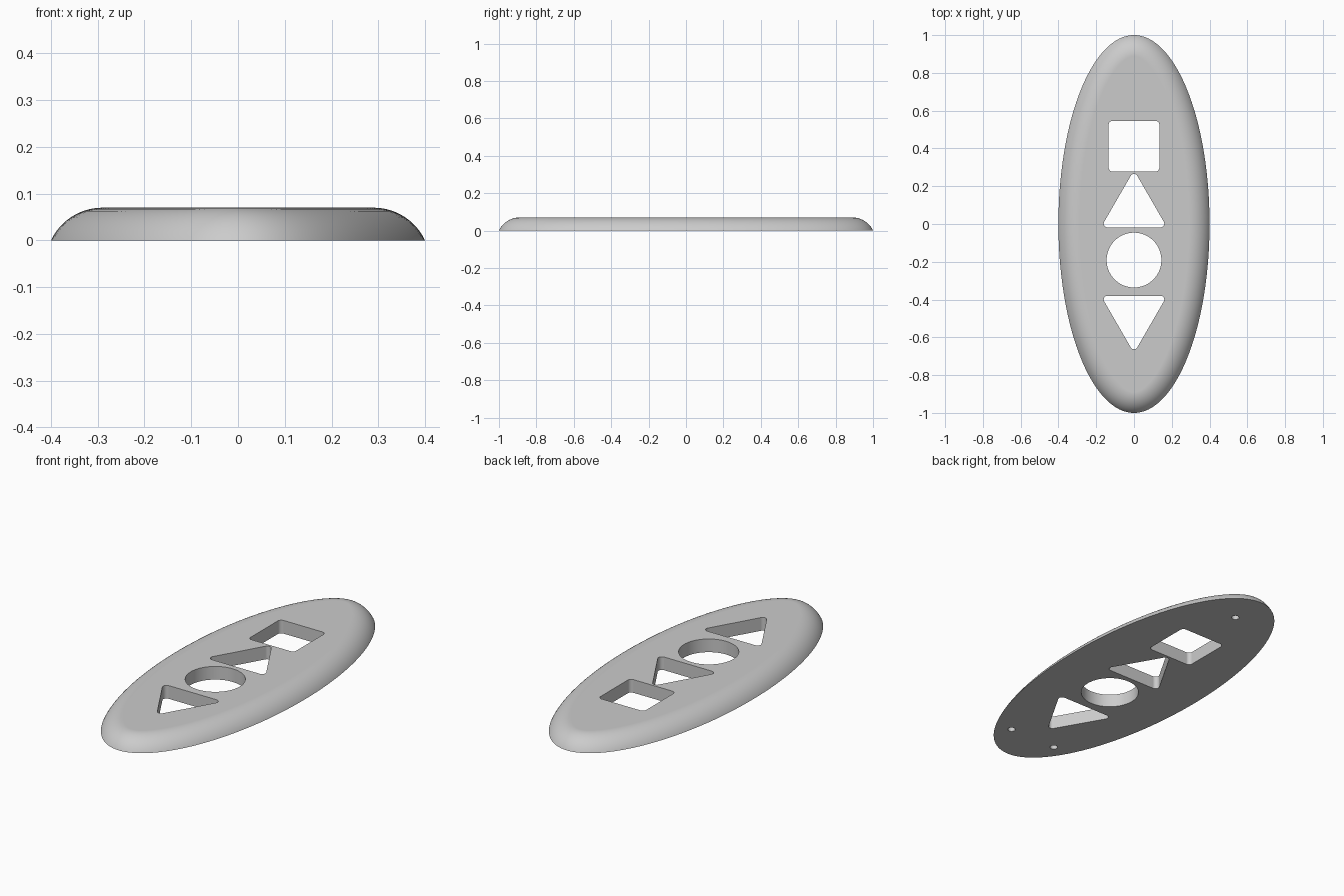
import bpy, bmesh
from math import sin, cos, pi, tau, sqrt, hypot, radians

default = bpy.data.objects.get("Cube")
if default:
    bpy.data.objects.remove(default)

HEIGHT, RIM = 0.07, 0.11          # plate thickness, width of the rounded rim

grey = bpy.data.materials.new("light_grey")
grey.use_nodes = True
grey.diffuse_color = (0.6, 0.6, 0.6, 1)
grey.node_tree.nodes["Principled BSDF"].inputs["Base Color"].default_value = (0.6, 0.6, 0.6, 1)


def loft(name, rings):
    """Solid through a stack of matching point rings, capped at both ends."""
    bm = bmesh.new()
    loops = [[bm.verts.new(p) for p in ring] for ring in rings]
    n = len(loops[0])
    for low, high in zip(loops, loops[1:]):
        for i in range(n):
            j = (i + 1) % n
            bm.faces.new((low[i], low[j], high[j], high[i]))
    bm.faces.new(loops[0][::-1])
    bm.faces.new(loops[-1])
    mesh = bpy.data.meshes.new(name)
    bm.to_mesh(mesh)
    bm.free()
    mesh.materials.append(grey)
    obj = bpy.data.objects.new(name, mesh)
    bpy.context.collection.objects.link(obj)
    return obj


def oval(inset, z, n=160):
    """Ellipse moved inward along its normal."""
    ring = []
    for i in range(n):
        c, s = cos(tau * i / n), sin(tau * i / n)
        length = hypot(c, 0.4 * s)
        ring.append((0.4 * c - inset * c / length, s - inset * 0.4 * s / length, z))
    return ring


def rounded(sides, radius, start, corner, y, steps=8):
    """Regular polygon with round corners; radius reaches the corner centres."""
    points = []
    for k in range(sides):
        a = start + tau * k / sides
        for i in range(steps + 1):
            b = a + tau / sides * (i / steps - 0.5)
            points.append((radius * cos(a) + corner * cos(b),
                           y + radius * sin(a) + corner * sin(b)))
    return points


def circle(x, y, r, n):
    return [(x + r * cos(tau * i / n), y + r * sin(tau * i / n)) for i in range(n)]


# Oval plate with an arc-shaped rim that meets the flat top smoothly
arc = (RIM ** 2 + HEIGHT ** 2) / (2 * HEIGHT)
rings = []
for i in range(13):
    z_angle = i / 12
    out = RIM * cos(pi / 2 * z_angle)
    rings.append(oval(RIM - out, HEIGHT - arc + sqrt(arc ** 2 - out ** 2)))
plate = loft("plate", rings)

# Through openings and shallow mounting holes in the underside
CORNER = 0.02
openings = {
    "square_cutter": rounded(4, 0.114 * sqrt(2), pi / 4, CORNER, 0.412),
    "upper_triangle_cutter": rounded(3, 0.162, pi / 2, CORNER, 0.083),
    "round_cutter": circle(0, -0.191, 0.145, 96),
    "lower_triangle_cutter": rounded(3, 0.162, -pi / 2, CORNER, -0.481),
}
cutters = [loft(name, [[(x, y, z) for x, y in outline] for z in (-0.1, 0.2)])
           for name, outline in openings.items()]
for x, y in ((0, 0.8), (0.14, -0.8), (-0.14, -0.8)):
    cutters.append(loft("mounting_hole_cutter",
                        [[(px, py, z) for px, py in circle(x, y, 0.019, 32)]
                         for z in (-0.1, 0.035)]))

bpy.ops.object.select_all(action='DESELECT')
plate.select_set(True)
bpy.context.view_layer.objects.active = plate
for cutter in cutters:
    cutter.hide_render = True
    cut = plate.modifiers.new("cut", 'BOOLEAN')
    cut.operation, cut.solver, cut.object = 'DIFFERENCE', 'EXACT', cutter
    bpy.ops.object.modifier_apply(modifier=cut.name)
    bpy.data.objects.remove(cutter)

# Smooth rim and corners, crisp opening edges, flat top
bpy.ops.object.shade_smooth_by_angle(angle=radians(30))
weighted = plate.modifiers.new("flat_top", 'WEIGHTED_NORMAL')
weighted.keep_sharp = True
